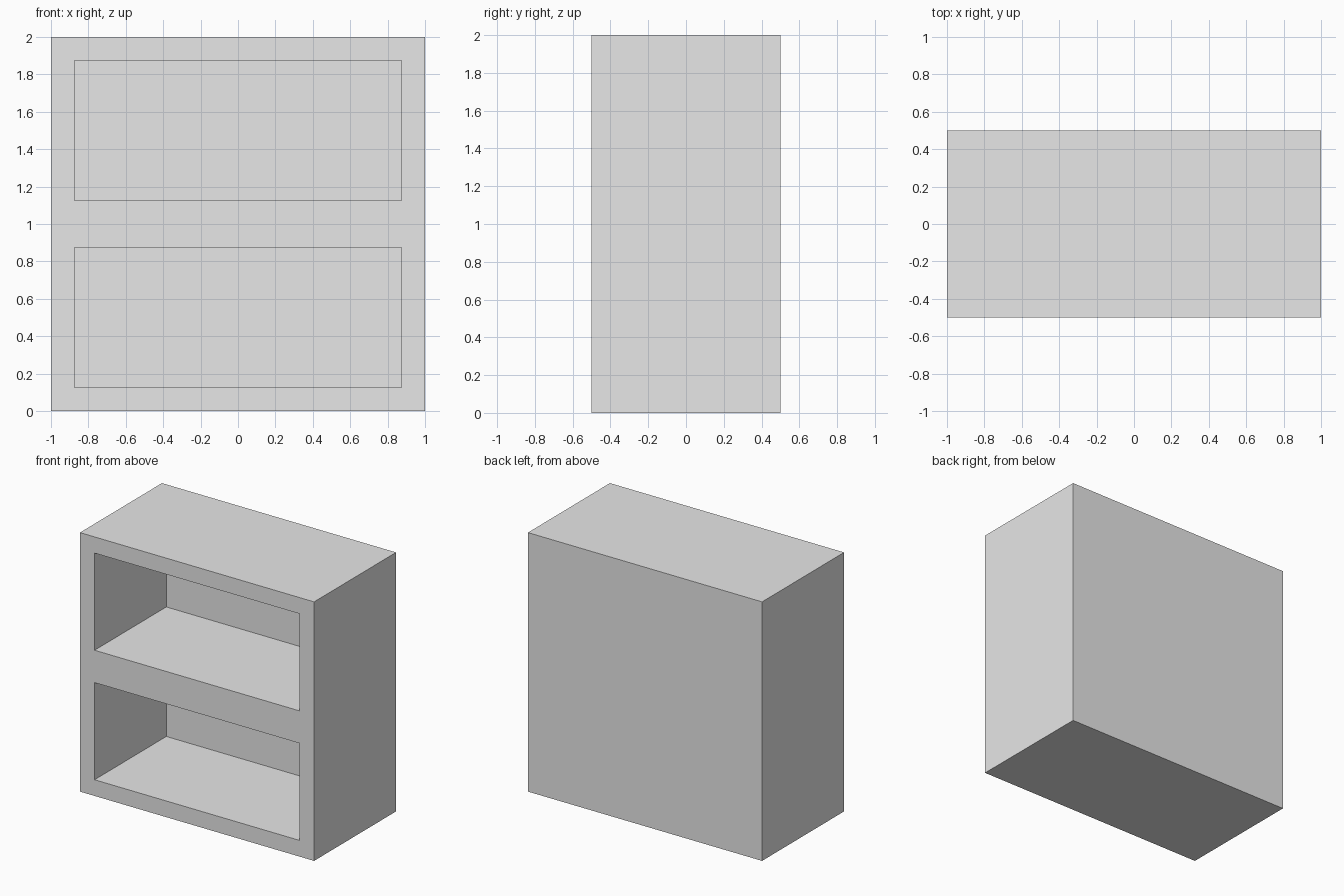
import bpy
import bmesh
from mathutils import Vector

cube = bpy.data.objects.get("Cube")
if cube:
    bpy.data.objects.remove(cube, do_unlink=True)

WIDTH, DEPTH, HEIGHT = 2.0, 1.0, 2.0
WALL = 0.125          # thickness of sides, top, bottom and back
SHELF = 0.25          # thickness of the middle shelf

# Plain grey for the whole unit
grey = bpy.data.materials.new("light_grey")
grey.use_nodes = True
colour = (0.8, 0.8, 0.8, 1.0)
grey.diffuse_color = colour
grey.node_tree.nodes["Principled BSDF"].inputs["Base Color"].default_value = colour

# Front grid: column and row lines around the two openings
half = WIDTH / 2
mid = HEIGHT / 2
xs = [-half, -half + WALL, half - WALL, half]
zs = [0, WALL, mid - SHELF / 2, mid + SHELF / 2, HEIGHT - WALL, HEIGHT]
front, inner_back, back = -DEPTH / 2, DEPTH / 2 - WALL, DEPTH / 2

bm = bmesh.new()

# Solid carcass block
bmesh.ops.create_cube(bm, size=1)
bmesh.ops.scale(bm, vec=(WIDTH, DEPTH, HEIGHT), verts=bm.verts)
bmesh.ops.translate(bm, vec=(0, 0, HEIGHT / 2), verts=bm.verts)

# Replace the front face with a frame of panels, leaving the openings free
front_face = min(bm.faces, key=lambda f: f.calc_center_median().y)
bmesh.ops.delete(bm, geom=[front_face], context='FACES_ONLY')


def quad(*corners):
    bm.faces.new([bm.verts.new(Vector(c)) for c in corners])


def front_panel(x0, x1, z0, z1):
    quad((x0, front, z0), (x1, front, z0), (x1, front, z1), (x0, front, z1))


for i in range(3):
    for j in range(5):
        if i == 1 and j in (1, 3):
            # Recessed compartment: back panel and four walls
            x0, x1, z0, z1 = xs[1], xs[2], zs[j], zs[j + 1]
            rim = [(x0, z0), (x1, z0), (x1, z1), (x0, z1)]
            quad(*[(x, inner_back, z) for x, z in rim])
            for (ax, az), (bx, bz) in zip(rim, rim[1:] + rim[:1]):
                quad((ax, front, az), (bx, front, bz),
                     (bx, inner_back, bz), (ax, inner_back, az))
        else:
            front_panel(xs[i], xs[i + 1], zs[j], zs[j + 1])

# Weld the panels and merge the flat front strips
bmesh.ops.remove_doubles(bm, verts=bm.verts, dist=0.0001)
bmesh.ops.recalc_face_normals(bm, faces=bm.faces)

mesh = bpy.data.meshes.new("shelf_unit")
bm.to_mesh(mesh)
bm.free()
mesh.materials.append(grey)
shelf_unit = bpy.data.objects.new("shelf_unit", mesh)
bpy.context.collection.objects.link(shelf_unit)
